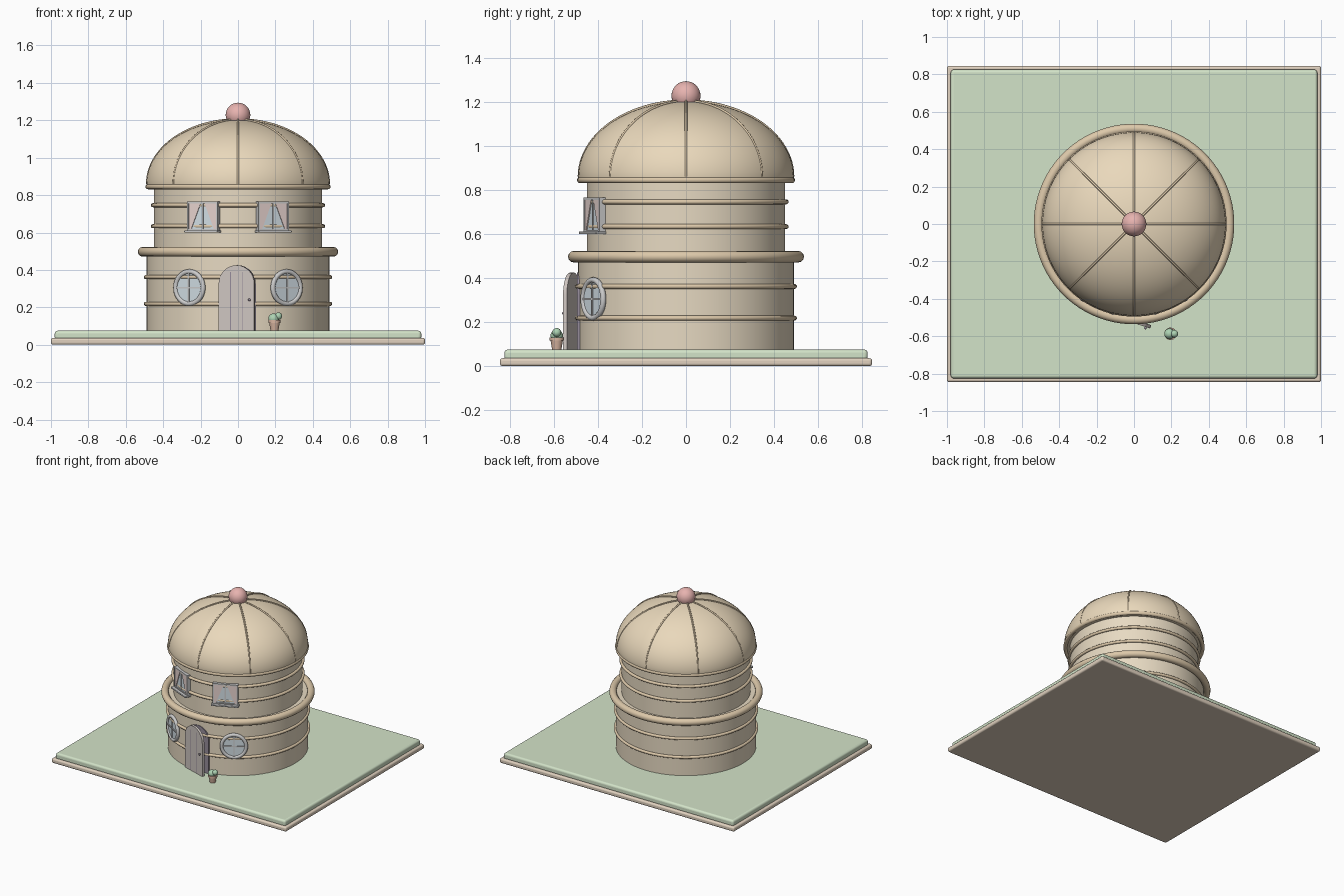
import bpy, bmesh, math
from math import sin, cos, pi, radians
from mathutils import Matrix

if "Cube" in bpy.data.objects:
    bpy.data.objects.remove(bpy.data.objects["Cube"])


def material(name, rgb):
    m = bpy.data.materials.new(name)
    m.diffuse_color = (*rgb, 1)
    m.use_nodes = True
    m.node_tree.nodes["Principled BSDF"].inputs["Base Color"].default_value = m.diffuse_color
    return m


TAN = material("tan", (0.80, 0.70, 0.54))
ROOF = material("roof_tan", (0.82, 0.69, 0.50))
TRIM = material("trim", (0.72, 0.58, 0.40))
EDGE = material("base_edge", (0.75, 0.64, 0.52))
GREEN = material("grass", (0.65, 0.77, 0.58))
PINK = material("pink", (0.80, 0.45, 0.43))
WOOD = material("wood", (0.62, 0.56, 0.53))
DARK = material("dark", (0.30, 0.26, 0.32))
WHITE = material("window_frame", (0.80, 0.79, 0.78))
GLASS = material("glass", (0.65, 0.74, 0.79))
CURTAIN = material("curtain", (0.80, 0.65, 0.62))
CLAY = material("clay", (0.70, 0.47, 0.36))
LEAF = material("leaf", (0.42, 0.65, 0.45))


def finish(bm, name, mat, matrix=None, bevel=0):
    bmesh.ops.recalc_face_normals(bm, faces=bm.faces)
    me = bpy.data.meshes.new(name)
    bm.to_mesh(me)
    bm.free()
    ob = bpy.data.objects.new(name, me)
    bpy.context.collection.objects.link(ob)
    me.materials.append(mat)
    if matrix:
        ob.matrix_world = matrix
    if bevel:
        b = ob.modifiers.new("bevel", 'BEVEL')
        b.width, b.segments = bevel, 4
    bpy.ops.object.select_all(action='DESELECT')
    ob.select_set(True)
    bpy.context.view_layer.objects.active = ob
    bpy.ops.object.shade_smooth_by_angle(angle=radians(35))
    return ob


def box(name, size, loc, mat, matrix=Matrix(), bevel=0):
    bm = bmesh.new()
    bmesh.ops.create_cube(bm, size=1, matrix=Matrix.Translation(loc) @ Matrix.Diagonal((*size, 1)))
    return finish(bm, name, mat, matrix, bevel)


def lathe(name, profile, mat, loc=(0, 0, 0), steps=96):
    bm = bmesh.new()
    vs = [bm.verts.new((r, 0, z)) for r, z in profile]
    es = [bm.edges.new(p) for p in zip(vs, vs[1:])]
    bmesh.ops.spin(bm, geom=vs + es, cent=(0, 0, 0), axis=(0, 0, 1), angle=2 * pi, steps=steps)
    bmesh.ops.remove_doubles(bm, verts=bm.verts, dist=1e-5)
    return finish(bm, name, mat, Matrix.Translation(loc))


def ring(name, R, r, z, mat, matrix=None, steps=96):
    prof = [(R + r * cos(t * pi / 6), z + r * sin(t * pi / 6)) for t in range(13)]
    ob = lathe(name, prof, mat, steps=steps)
    if matrix:
        ob.matrix_world = matrix
    return ob


def ball(name, r, loc, mat):
    bm = bmesh.new()
    bmesh.ops.create_uvsphere(bm, u_segments=32, v_segments=16, radius=r)
    return finish(bm, name, mat, Matrix.Translation(loc))


def plate(name, pts, y0, y1, mat, matrix=None):
    """Outline in x, z extruded along y."""
    bm = bmesh.new()
    f = bm.faces.new([bm.verts.new((x, y0, z)) for x, z in pts])
    g = bmesh.ops.extrude_face_region(bm, geom=[f])["geom"]
    bmesh.ops.translate(bm, verts=[v for v in g if isinstance(v, bmesh.types.BMVert)], vec=(0, y1 - y0, 0))
    return finish(bm, name, mat, matrix)


def on_wall(angle, R, z):
    return Matrix.Rotation(angle, 4, 'Z') @ Matrix.Translation((0, -R, z))


# base and lawn
box("base_slab", (2, 1.69, 0.036), (0, 0, 0.018), EDGE, bevel=0.012)
box("lawn", (1.96, 1.65, 0.05), (0, 0, 0.05), GREEN, bevel=0.015)

# walls and horizontal bands
lathe("lower_wall", [(0, 0.07), (0.49, 0.07), (0.49, 0.5), (0, 0.5)], TAN)
lathe("upper_wall", [(0, 0.49), (0.45, 0.49), (0.45, 0.845), (0, 0.845)], TAN)
for i, (R, z) in enumerate([(0.493, 0.218), (0.493, 0.362), (0.455, 0.634), (0.455, 0.746)]):
    ring(f"wall_band_{i}", R, 0.011, z, TRIM)
ring("ledge", 0.51, 0.026, 0.497, TRIM)

# dome roof with eight seams
dome = [(0.49 * cos(t * pi / 48), 0.86 + 0.342 * sin(t * pi / 48)) for t in range(24)]
lathe("dome_roof", [(0, 0.838), (0.48, 0.838), (0.488, 0.845)] + dome + [(0, 1.202)], ROOF)
ring("dome_rim", 0.481, 0.014, 0.845, TRIM)
for k in range(8):
    cu = bpy.data.curves.new(f"roof_seam_{k}", 'CURVE')
    cu.dimensions, cu.bevel_depth, cu.bevel_resolution = '3D', 0.006, 2
    sp = cu.splines.new('POLY')
    sp.points.add(23)
    for p, t in zip(sp.points, range(24)):
        a = t * pi / 48
        r = 0.486 * cos(a)
        p.co = (r * cos(k * pi / 4), r * sin(k * pi / 4), 0.86 + 0.345 * sin(a), 1)
    ob = bpy.data.objects.new(cu.name, cu)
    bpy.context.collection.objects.link(ob)
    cu.materials.append(TRIM)
    bpy.ops.object.select_all(action='DESELECT')
    ob.select_set(True)
    bpy.context.view_layer.objects.active = ob
    bpy.ops.object.convert(target='MESH')
ball("roof_ball", 0.066, (0, 0, 1.228), PINK)

# doorway and door standing ajar, hinged on its left side
arch = [(-0.1, 0.07), (0.1, 0.07)] + [(0.1 * cos(t * pi / 16), 0.325 + 0.1 * sin(t * pi / 16)) for t in range(17)]
plate("doorway", [(x * 0.95, z) for x, z in arch], -0.45, -0.494, DARK)
hinge = Matrix.Translation((-0.1, -0.485, 0)) @ Matrix.Rotation(radians(-18), 4, 'Z')
plate("door", [(x + 0.1, z) for x, z in arch], -0.012, 0.006, WOOD, hinge)
for i, x in enumerate((0.067, 0.133)):
    box(f"door_groove_{i}", (0.004, 0.002, 0.31), (x, -0.0125, 0.235), DARK, hinge)
knob = ball("door_knob", 0.007, (0, 0, 0), DARK)
knob.matrix_world = hinge @ Matrix.Translation((0.175, -0.018, 0.24))

for side, s in (("left", -1), ("right", 1)):
    # round lower window
    m = on_wall(s * radians(31.7), 0.495, 0.305)
    ring(f"{side}_round_frame", 0.086, 0.013, 0, WHITE, m @ Matrix.Rotation(pi / 2, 4, 'X'), 48)
    disc = [(0.085 * cos(t * pi / 20), 0.085 * sin(t * pi / 20)) for t in range(40)]
    plate(f"{side}_round_glass", disc, 0.02, -0.004, GLASS, m)
    box(f"{side}_round_bar_v", (0.008, 0.012, 0.17), (0, -0.004, 0), WHITE, m)
    box(f"{side}_round_bar_h", (0.17, 0.012, 0.008), (0, -0.004, 0), WHITE, m)

    # square upper window with sill and curtains
    m = on_wall(s * radians(24), 0.455, 0.687)
    box(f"{side}_glass", (0.165, 0.02, 0.14), (0, 0.003, 0), GLASS, m)
    box(f"{side}_frame_top", (0.18, 0.028, 0.01), (0, 0, 0.073), WHITE, m)
    box(f"{side}_frame_bottom", (0.18, 0.028, 0.01), (0, 0, -0.073), WHITE, m)
    box(f"{side}_mullion", (0.008, 0.02, 0.14), (0, -0.001, 0), WHITE, m)
    box(f"{side}_sill", (0.195, 0.05, 0.012), (0, -0.01, -0.082), WHITE, m, 0.003)
    for j in (-1, 1):
        box(f"{side}_frame_side_{j}", (0.01, 0.028, 0.15), (j * 0.085, 0, 0), WHITE, m)
        plate(f"{side}_curtain_{j}", [(j * 0.012, 0.068), (j * 0.08, 0.068), (j * 0.08, -0.068), (j * 0.066, -0.068)],
              0, -0.012, CURTAIN, m)

# potted plant
lathe("flower_pot", [(0, 0), (0.021, 0), (0.028, 0.042), (0.033, 0.042), (0.033, 0.056), (0, 0.056)],
      CLAY, (0.195, -0.587, 0.075), 32)
for i, (x, z, r) in enumerate([(0.19, 0.139, 0.028), (0.216, 0.153, 0.02)]):
    ball(f"plant_leaf_{i}", r, (x, -0.587, z), LEAF)
